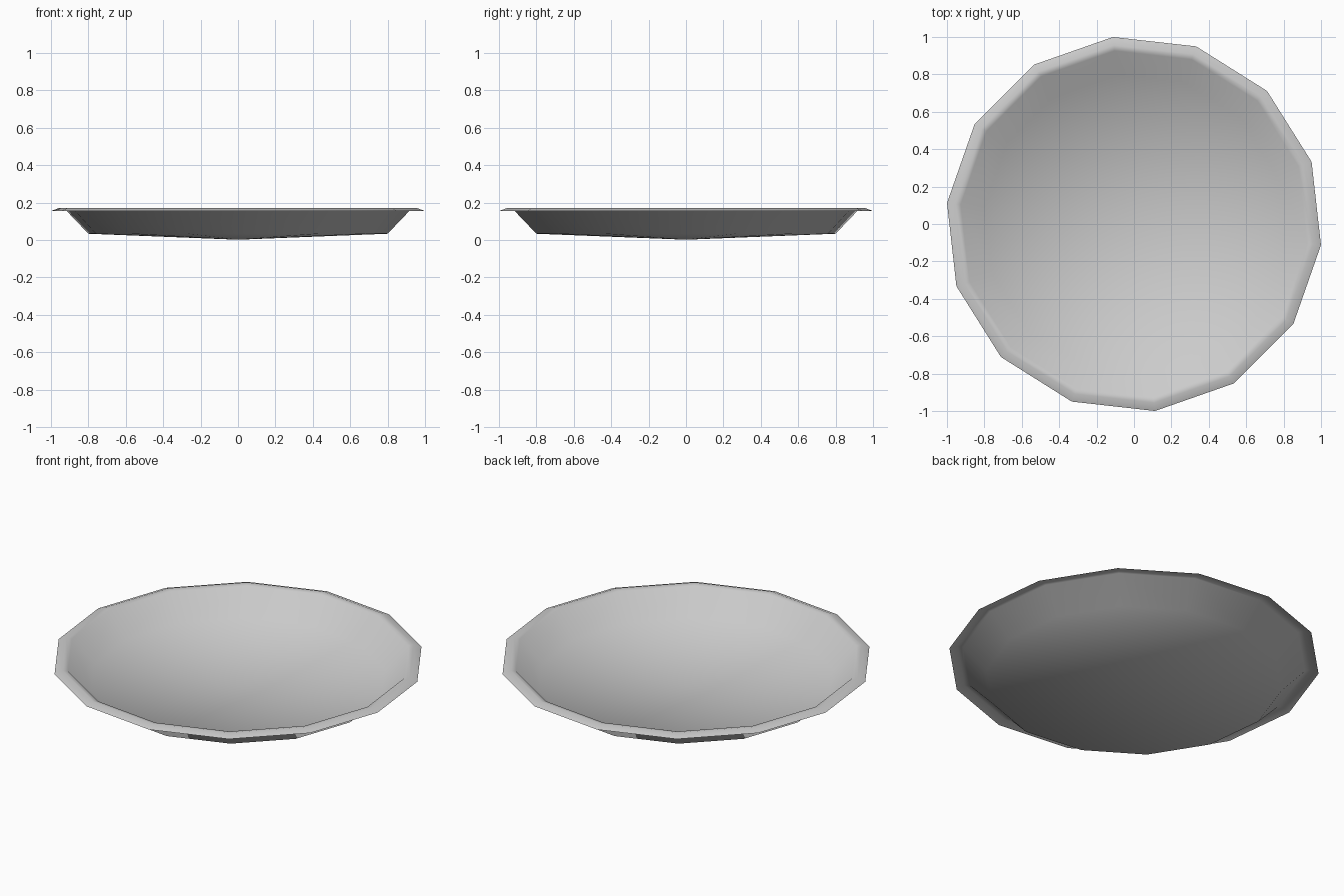
import bpy, bmesh, math

if "Cube" in bpy.data.objects:
    bpy.data.objects.remove(bpy.data.objects["Cube"])

SIDES = 14
# Dish profile (radius, height) from outer lip to floor edge
PROFILE = [(1.006, 0.155), (0.962, 0.172), (0.932, 0.166), (0.805, 0.034)]

bm = bmesh.new()
rings = []
for r, z in PROFILE:
    ring = []
    for i in range(SIDES):
        a = math.radians(45) + 2 * math.pi * i / SIDES
        ring.append(bm.verts.new((r * math.cos(a), r * math.sin(a), z)))
    rings.append(ring)

# Lip and sloping wall
for outer, inner in zip(rings, rings[1:]):
    for i in range(SIDES):
        j = (i + 1) % SIDES
        bm.faces.new((outer[i], outer[j], inner[j], inner[i]))

# Floor dips slightly to its centre
centre = bm.verts.new((0, 0, 0.002))
for i in range(SIDES):
    bm.faces.new((rings[-1][i], rings[-1][(i + 1) % SIDES], centre))

mesh = bpy.data.meshes.new("shallow_dish")
bm.to_mesh(mesh)
bm.free()
mesh.polygons.foreach_set("use_smooth", [True] * len(mesh.polygons))
dish = bpy.data.objects.new("shallow_dish", mesh)
bpy.context.collection.objects.link(dish)
